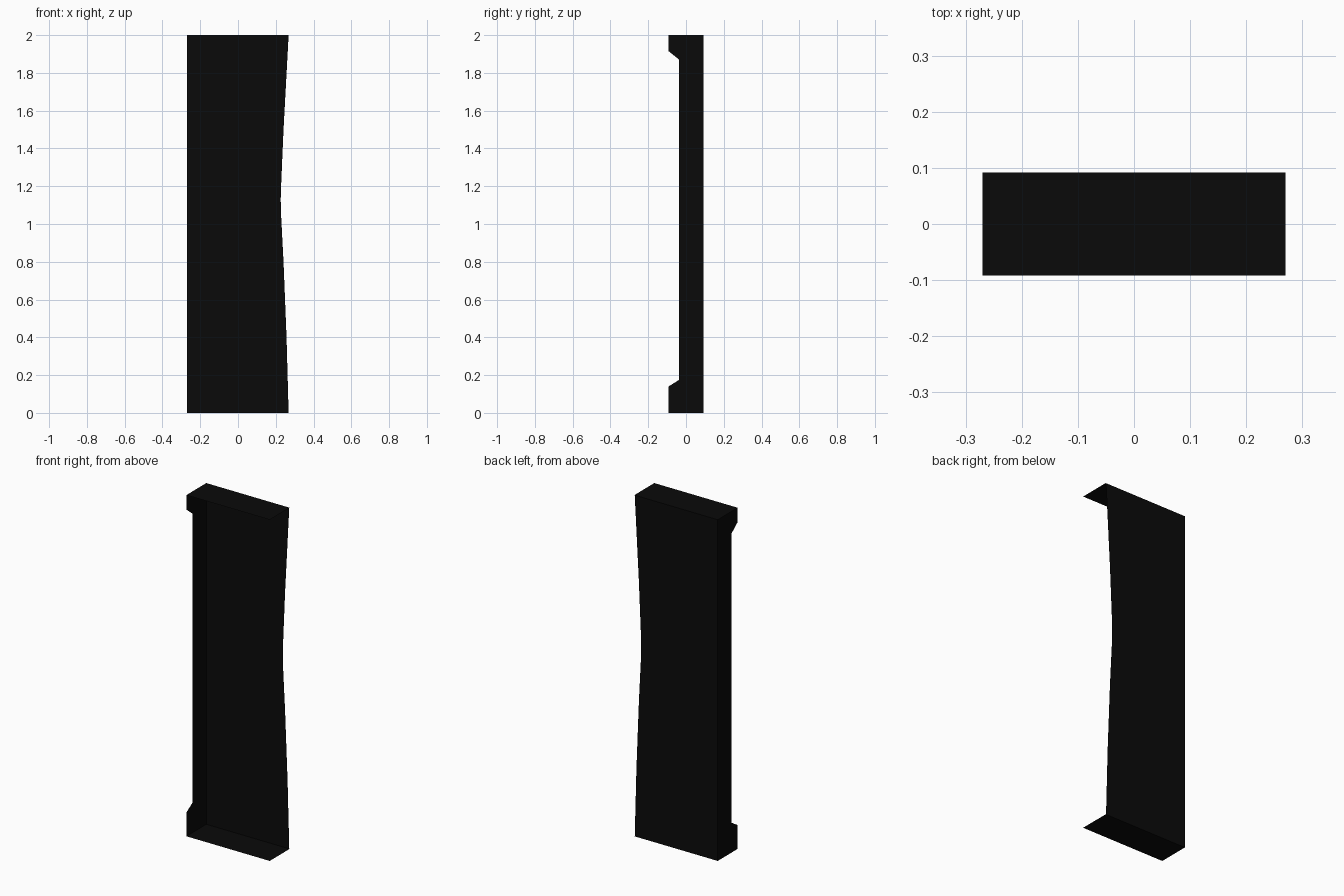
import bpy
import bmesh

if "Cube" in bpy.data.objects:
    bpy.data.objects.remove(bpy.data.objects["Cube"])

W, D, H = 0.27, 0.092, 2.0

black = bpy.data.materials.new("matte_black")
black.diffuse_color = (0.003, 0.003, 0.003, 1)
black.use_nodes = True
black.node_tree.nodes["Principled BSDF"].inputs["Base Color"].default_value = black.diffuse_color


def sheet(name, points, outward):
    """Thin flat panel from an outline, facing the outward direction."""
    bm = bmesh.new()
    face = bm.faces.new([bm.verts.new(p) for p in points])
    face.normal_update()
    if sum(a * b for a, b in zip(face.normal, outward)) < 0:
        face.normal_flip()
    bmesh.ops.triangulate(bm, faces=bm.faces[:])
    mesh = bpy.data.meshes.new(name)
    bm.to_mesh(mesh)
    bm.free()
    mesh.materials.append(black)
    obj = bpy.data.objects.new(name, mesh)
    bpy.context.collection.objects.link(obj)
    return obj


# Back panel, its free edge bowing gently inward at mid height
free_edge = [(0.268, 0), (0.257, 0.4), (0.241, 0.8), (0.228, 1.05),
             (0.226, 1.13), (0.229, 1.22), (0.241, 1.5), (0.268, H)]
sheet("back_panel",
      [(-W, D, H), (-W, D, 0)] + [(x, D, z) for x, z in free_edge], (0, 1, 0))

# Side panel, widening into brackets at both ends
side = [(D, 0), (-D, 0), (-D, 0.14), (-0.036, 0.175),
        (-0.036, 1.87), (-D, 1.915), (-D, H), (D, H)]
sheet("side_panel", [(-W, y, z) for y, z in side], (-1, 0, 0))

# End plates
for name, z, n in (("bottom_plate", 0, -1), ("top_plate", H, 1)):
    sheet(name, [(-W, -D, z), (W, -D, z), (W, D, z), (-W, D, z)], (0, 0, n))
